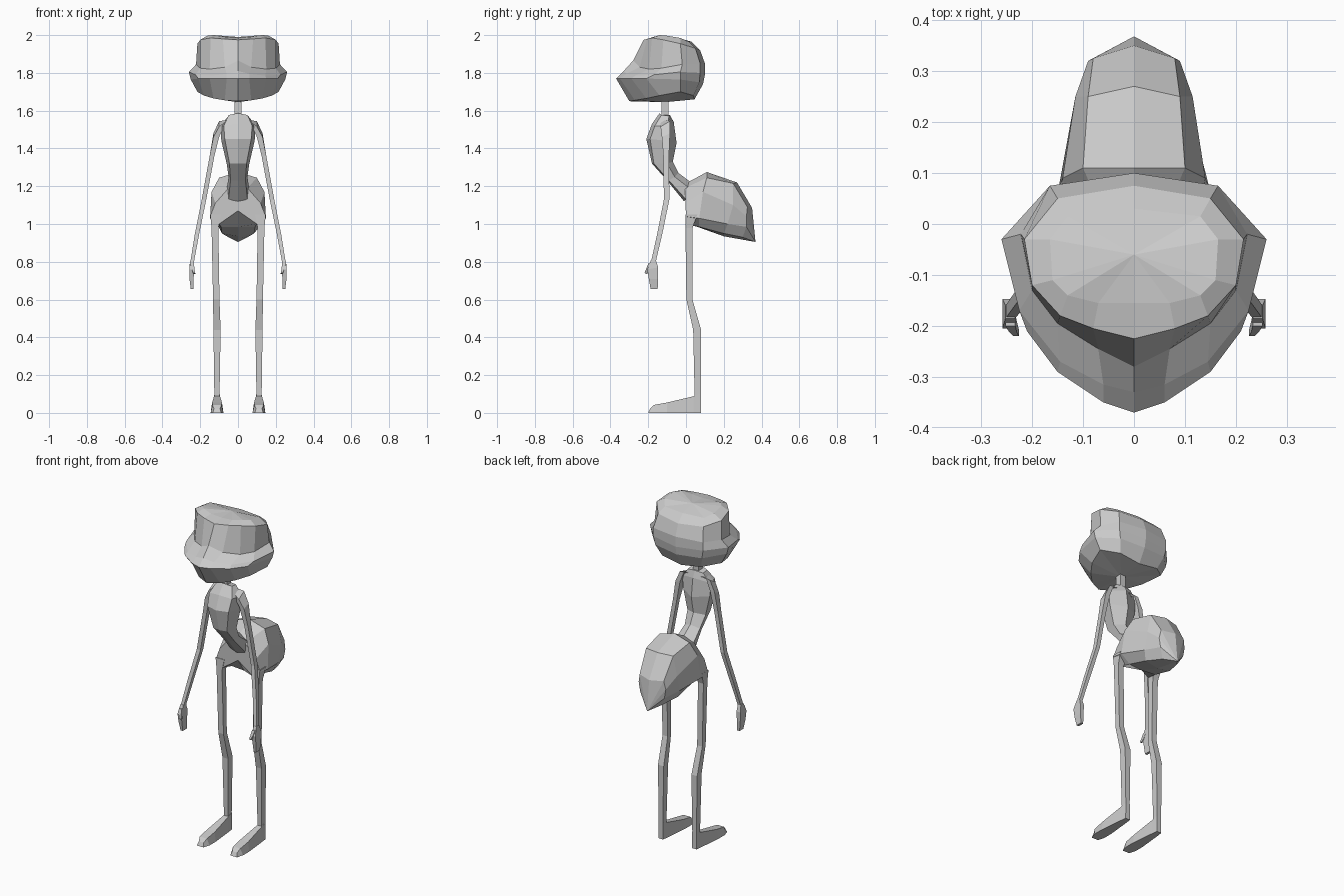
import bpy, bmesh
from mathutils import Vector

mat = bpy.data.materials.new("light grey")
mat.diffuse_color = (0.6, 0.6, 0.6, 1)


def finish(name, bm):
    bmesh.ops.recalc_face_normals(bm, faces=bm.faces)
    me = bpy.data.meshes.new(name)
    bm.to_mesh(me)
    bm.free()
    me.materials.append(mat)
    ob = bpy.data.objects.new(name, me)
    bpy.context.collection.objects.link(ob)
    return ob


def loft(name, rings, start=None, end=None):
    """Skin closed rings; the ends close flat or run to a point."""
    bm = bmesh.new()
    vs = [[bm.verts.new(p) for p in r] for r in rings]
    n = len(vs[0])
    for a, b in zip(vs, vs[1:]):
        for i in range(n):
            j = (i + 1) % n
            bm.faces.new((a[i], a[j], b[j], b[i]))
    for ring, tip in ((vs[0], start), (vs[-1], end)):
        if tip:
            t = bm.verts.new(tip)
            for i in range(n):
                bm.faces.new((ring[i], ring[(i + 1) % n], t))
        else:
            bm.faces.new(ring)
    return finish(name, bm)


def sym(half):
    """Complete a half ring that starts and ends on the centre plane."""
    return half + [(-x, y, z) for x, y, z in reversed(half[1:-1])]


def both_sides(name, sections):
    """Limb from horizontal box sections (x0, x1, y0, y1, z front, z back)."""
    for side, s in (("left", 1), ("right", -1)):
        loft(side + "_" + name, [[(s * a, c, zf), (s * b, c, zf), (s * b, d, zb), (s * a, d, zb)]
                                 for a, b, c, d, zf, zb in sections])


# head: jaw, lip line, cheek ridge, eye sockets, brow, crown
jaw = [(0, -.30, 1.65), (.07, -.27, 1.655), (.13, -.21, 1.665), (.18, -.14, 1.68),
       (.215, -.03, 1.70), (.13, .04, 1.68), (0, .045, 1.66)]
lip = [(0, -.37, 1.77), (.06, -.35, 1.77), (.15, -.29, 1.77), (.21, -.21, 1.77),
       (.25, -.03, 1.765), (.155, .07, 1.75), (0, .09, 1.74)]
cheek = [(0, -.33, 1.81), (.06, -.315, 1.795), (.145, -.27, 1.785), (.225, -.17, 1.79),
         (.26, -.03, 1.805), (.165, .075, 1.80), (0, .1, 1.79)]
socket = [(0, -.28, 1.865), (.07, -.245, 1.83), (.15, -.195, 1.82), (.20, -.13, 1.825),
          (.222, -.02, 1.845), (.165, .075, 1.85), (0, .1, 1.85)]
brow = [(0, -.225, 1.975), (.08, -.205, 1.98), (.145, -.18, 1.985), (.20, -.12, 1.975),
        (.215, -.03, 1.955), (.15, .05, 1.93), (0, .075, 1.92)]
crown = [(0, -.155, 1.985), (.07, -.155, 1.99), (.13, -.14, 2.0), (.16, -.11, 1.998),
         (.165, -.03, 1.985), (.13, .015, 1.965), (0, .03, 1.965)]
loft("head", [sym(r) for r in (jaw, lip, cheek, socket, brow, crown)],
     start=(0, -.11, 1.645), end=(0, -.06, 1.99))

# neck
loft("neck", [[(-.018, -.13, z), (.018, -.13, z), (.018, -.092, z), (-.018, -.092, z)]
              for z in (1.56, 1.67)])

# torso from collar down to the waist
torso = [
    [(0, -.14, 1.587), (.05, -.13, 1.577), (.05, -.09, 1.572), (0, -.085, 1.577)],
    [(0, -.18, 1.53), (.075, -.165, 1.52), (.095, -.1, 1.52), (0, -.065, 1.54)],
    [(0, -.21, 1.45), (.07, -.19, 1.45), (.088, -.1, 1.44), (0, -.05, 1.43)],
    [(0, -.18, 1.32), (.045, -.17, 1.32), (.06, -.1, 1.32), (0, -.07, 1.33)],
    [(0, -.10, 1.23), (.04, -.09, 1.23), (.05, -.06, 1.25), (0, -.04, 1.27)],
    [(0, -.01, 1.12), (.05, 0, 1.13), (.06, .03, 1.18), (0, .04, 1.21)]]
loft("torso", [sym(r) for r in torso])

# hips and pointed abdomen
abdomen = [
    [(0, -.01, 1.21), (.05, -.005, 1.19), (.12, -.003, 1.11), (.147, 0, 1.04),
     (.10, .0, 1.0), (0, .0, 1.07)],
    [(0, .11, 1.275), (.1, .11, 1.245), (.14, .09, 1.17), (.148, .07, 1.03),
     (.09, .07, .985), (0, .06, .985)],
    [(0, .27, 1.22), (.09, .25, 1.215), (.115, .25, 1.1), (.11, .22, 1.0),
     (.085, .2, .95), (0, .2, .935)],
    [(0, .35, 1.085), (.08, .325, 1.09), (.09, .32, 1.04), (.08, .32, .985),
     (.05, .3, .93), (0, .3, .917)]]
loft("abdomen", [sym(r) for r in abdomen], end=(0, .368, .905))

# arms from shoulder to wrist
both_sides("arm", [
    (.035, .055, -.135, -.085, 1.55, 1.55), (.075, .10, -.135, -.085, 1.515, 1.545),
    (.100, .130, -.128, -.085, 1.46, 1.48), (.125, .150, -.12, -.09, 1.36, 1.36),
    (.168, .192, -.117, -.088, 1.13, 1.13), (.205, .228, -.152, -.125, .95, .95),
    (.233, .252, -.185, -.16, .80, .80)])

# hands and thumbs
both_sides("hand", [
    (.233, .252, -.185, -.16, .81, .81), (.232, .258, -.205, -.147, .76, .77),
    (.235, .257, -.197, -.147, .71, .71), (.235, .250, -.187, -.15, .655, .655)])
both_sides("thumb", [
    (.233, .252, -.20, -.175, .79, .79), (.230, .245, -.212, -.19, .76, .755),
    (.226, .236, -.22, -.206, .74, .735)])

# legs from hip to ankle
both_sides("leg", [
    (.090, .147, -.003, .06, 1.05, 1.05), (.104, .140, -.003, .035, .98, .98),
    (.098, .132, .002, .034, .60, .60), (.092, .130, .038, .08, .44, .44),
    (.098, .125, .046, .08, .08, .08)])

# long wedge feet with a flared toe
for side, s in (("left", 1), ("right", -1)):
    loft(side + "_foot", [[(s * (.111 - w), y, 0), (s * (.111 + w), y, 0),
                           (s * (.111 + t), y2, z), (s * (.111 - t), y2, z)]
                          for w, t, y, y2, z in ((.015, .014, .08, .08, .10),
                                                 (.02, .016, .04, .04, .088),
                                                 (.034, .026, -.10, -.10, .055),
                                                 (.034, .024, -.16, -.17, .042),
                                                 (.022, .016, -.20, -.19, .022))])
